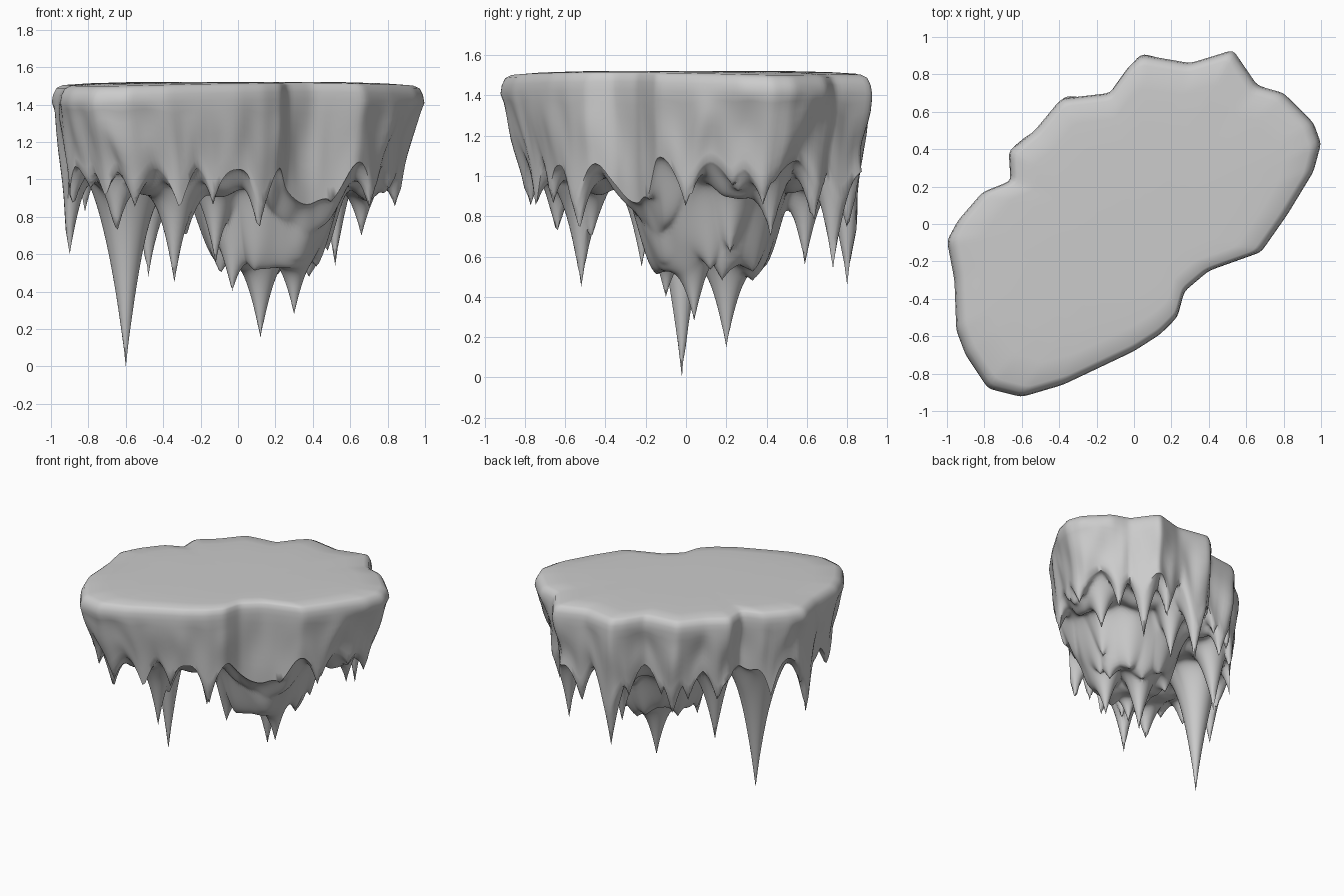
import bpy, bmesh, math, random
from mathutils import Vector, noise

if "Cube" in bpy.data.objects:
    bpy.data.objects.remove(bpy.data.objects["Cube"])

random.seed(4)
# Plateau outline seen from above
OUTLINE = [(1, .43), (.96, .54), (.8, .70), (.66, .74), (.53, .93), (.3, .86), (.04, .905),
           (-.03, .84), (-.13, .70), (-.39, .67), (-.53, .5), (-.67, .39), (-.66, .23),
           (-.81, .17), (-.94, .02), (-1, -.09), (-.96, -.3), (-.95, -.57), (-.9, -.7),
           (-.78, -.88), (-.6, -.925), (-.38, -.86), (0, -.68), (.14, -.59), (.23, -.5),
           (.27, -.36), (.4, -.25), (.68, -.15), (.82, .05), (.96, .28)]
# Hanging spikes: x, y, tip height
SPIKES = [(-.6, -.02, 0), (.12, .2, .15), (.3, .04, .28), (-.34, -.52, .45), (-.48, .32, .48),
          (-.03, -.1, .4), (.1, .8, .46), (.52, .73, .54), (.15, .59, .56), (-.9, -.22, .6),
          (.66, .42, .7), (-.12, -.22, .55), (.38, .18, .48), (.2, .33, .48), (.48, .22, .62),
          # outer skirt
          (-.65, -.64, .7), (-.31, -.75, .83), (-.28, -.47, .68), (.11, -.53, .71),
          (-.12, -.66, 1.0), (.7, .0, .84), (.78, .26, .92), (.83, .43, .95), (-.3, .6, .72),
          (-.56, .4, .82), (-.82, .1, .82), (-.88, -.5, .85), (-.72, -.75, .86), (.36, .8, .72),
          (.67, .63, .75)]
N, RINGS = 260, 60


def resample(points, n):
    pts = [Vector(p) for p in points]
    lens = [(pts[(i + 1) % len(pts)] - p).length for i, p in enumerate(pts)]
    step, out = sum(lens) / n, []
    i, start = 0, 0.0
    for k in range(n):
        d = k * step
        while i < len(pts) - 1 and d > start + lens[i]:
            start += lens[i]
            i += 1
        out.append(pts[i].lerp(pts[(i + 1) % len(pts)], min(1, (d - start) / lens[i])))
    return [(out[k - 1] + out[k] * 2 + out[(k + 1) % n]) / 4 for k in range(n)]


def smooth(a, b, x):
    t = max(0, min(1, (x - a) / (b - a)))
    return t * t * (3 - 2 * t)


def wall(p):
    # size of the wall foot against the rim: more taper at the right and front ends
    return .945 - .07 * smooth(.7, .95, p.x) - .07 * smooth(.6, .88, -p.y)


def underside(x, y, f):
    # shallow at the rim, deeper inside, deepest at the central core
    z = .95 + .12 * smooth(.68, .92, f)
    core = .38 * (1 - smooth(.25, .45, math.hypot(x - .15, y - .12)))
    bulge = .2 * (1 - smooth(.08, .32, math.hypot(x - .34, y + .17)))
    z += .09 * noise.noise(Vector((x * 5, y * 5, 2))) - max(core, bulge)
    base = z
    for sx, sy, tip in SPIKES:
        length = base - tip
        if length <= 0:
            continue
        r = .105 + .135 * length
        u = math.hypot(x - sx, y - sy) / r
        if u < 1:
            z = min(z, tip + length * (1 - (1 - u) ** 2.1))
    return z


rim = resample(OUTLINE, N)

# Extra small drips scattered along the skirt and under the core
for k in range(20):
    p = rim[int((k + random.random() * .6) * N / 20)]
    q = p * (wall(p) - .03)
    SPIKES.append((q.x, q.y, random.uniform(.84, .97)))
for k in range(7):
    a = k * math.tau / 7
    SPIKES.append((.15 + .27 * math.cos(a), .12 + .27 * math.sin(a), random.uniform(.48, .58)))

bm = bmesh.new()


def add_ring(fn):
    return [bm.verts.new(fn(p)) for p in rim]


def bridge(a, b):
    for i in range(N):
        j = (i + 1) % N
        bm.faces.new((a[i], b[i], b[j], a[j]))


def crown(p, f, drop):
    # nearly flat top, sinking slightly towards the ends
    return (p.x * f, p.y * f, 1.522 - .02 * f ** 4 * p.length_squared - drop)


# Top plateau
loops = [add_ring(lambda p, f=f, d=d: crown(p, f, d))
         for f, d in ((.3, 0), (.6, 0), (.8, 0), (.94, .002), (.975, .015), (.993, .05), (1, .09))]
bm.faces.new(loops[0])

# Fluted side wall, running from the rim to the ragged foot
foot = [underside(*(p * wall(p)), wall(p)) for p in rim]
for k in range(1, 9):
    t = k / 8
    ring = []
    for i, p in enumerate(rim):
        flute = .06 * noise.noise(Vector((p.x * 6, p.y * 6, t))) * math.sin(math.pi * t)
        f = 1 + (wall(p) - 1) * t + flute
        ring.append(bm.verts.new((p.x * f, p.y * f, 1.42 + (foot[i] - 1.42) * t)))
    loops.append(ring)

# Underside with its hanging spikes
under = []
for k in range(1, RINGS):
    ring = []
    for p in rim:
        f = wall(p) * (1 - k / RINGS)
        ring.append(bm.verts.new((p.x * f, p.y * f, underside(p.x * f, p.y * f, f))))
    loops.append(ring)
    under += ring
for a, b in zip(loops, loops[1:]):
    bridge(a, b)
centre = bm.verts.new((0, 0, underside(0, 0, 0)))
for i in range(N):
    bm.faces.new((loops[-1][i], centre, loops[-1][(i + 1) % N]))

# Pull the nearest point of each main spike exactly to its tip
for sx, sy, tip in SPIKES[:15]:
    v = min(under, key=lambda q: (q.co.x - sx) ** 2 + (q.co.y - sy) ** 2)
    v.co = (sx, sy, tip)

bmesh.ops.recalc_face_normals(bm, faces=bm.faces)
mesh = bpy.data.meshes.new("floating_ledge")
bm.to_mesh(mesh)
bm.free()
obj = bpy.data.objects.new("floating_ledge", mesh)
bpy.context.collection.objects.link(obj)
bpy.context.view_layer.objects.active = obj
obj.select_set(True)
bpy.ops.object.shade_smooth_by_angle(angle=math.radians(60))
